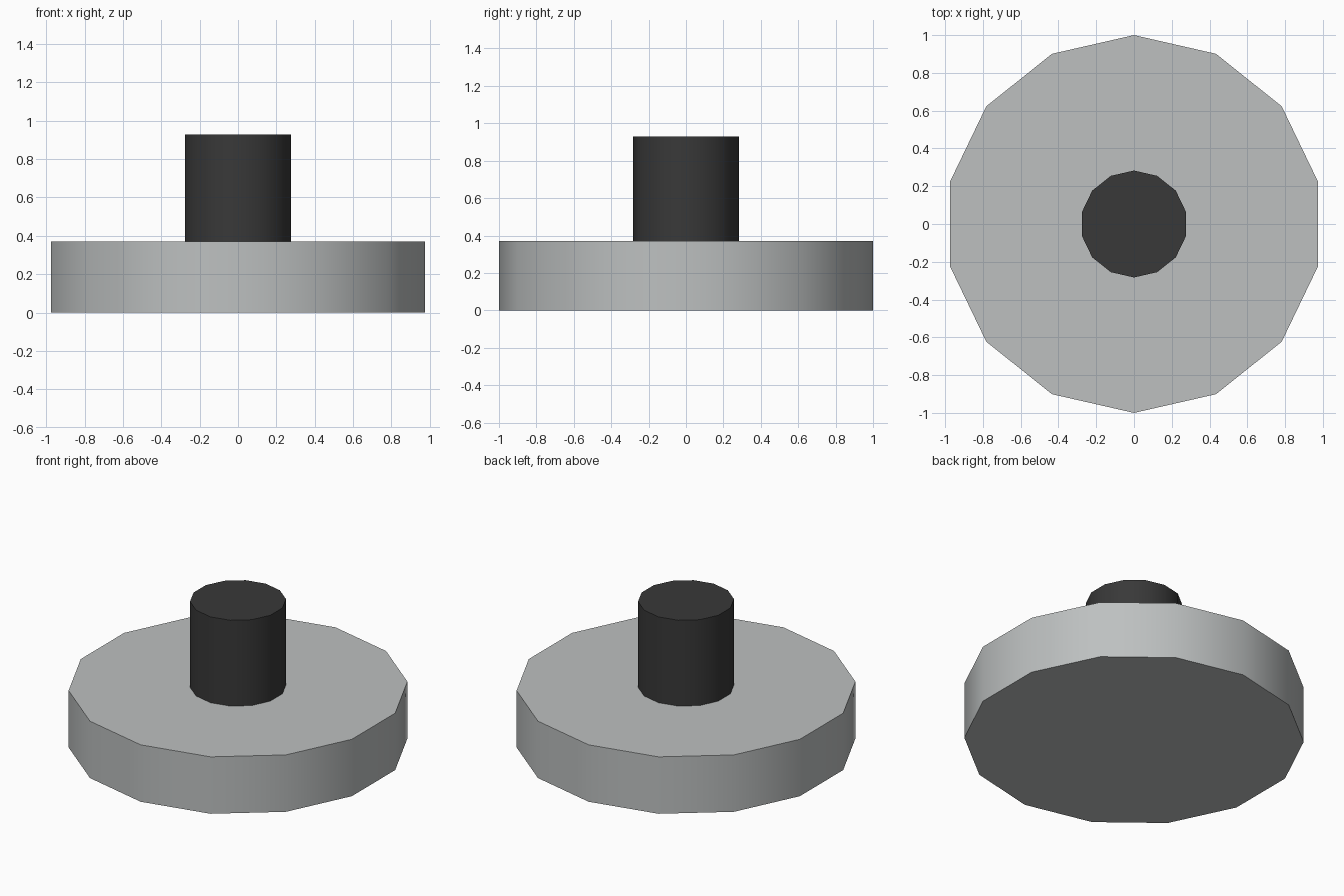
import bpy, bmesh, math

if "Cube" in bpy.data.objects:
    bpy.data.objects.remove(bpy.data.objects["Cube"])

SIDES = 14


def material(name, colour):
    m = bpy.data.materials.new(name)
    m.diffuse_color = (*colour, 1.0)
    m.use_nodes = True
    m.node_tree.nodes["Principled BSDF"].inputs["Base Color"].default_value = m.diffuse_color
    return m


def prism(name, radius, z0, z1, mat):
    """Upright 14-sided cylinder with a corner pointing along +y."""
    bm = bmesh.new()
    ring = [bm.verts.new((radius * math.sin(-2 * math.pi * i / SIDES),
                          radius * math.cos(2 * math.pi * i / SIDES), z0))
            for i in range(SIDES)]
    base = bm.faces.new(ring)
    ext = bmesh.ops.extrude_face_region(bm, geom=[base], use_keep_orig=True)
    top = [v for v in ext["geom"] if isinstance(v, bmesh.types.BMVert)]
    bmesh.ops.translate(bm, verts=top, vec=(0, 0, z1 - z0))
    bmesh.ops.recalc_face_normals(bm, faces=bm.faces)
    mesh = bpy.data.meshes.new(name)
    bm.to_mesh(mesh)
    bm.free()
    mesh.materials.append(mat)
    ob = bpy.data.objects.new(name, mesh)
    bpy.context.collection.objects.link(ob)
    # smooth sides, sharp rims
    bpy.ops.object.select_all(action='DESELECT')
    ob.select_set(True)
    bpy.context.view_layer.objects.active = ob
    bpy.ops.object.shade_smooth_by_angle(angle=math.radians(30))
    return ob


light_grey = material("light grey", (0.51, 0.53, 0.53))
near_black = material("near black", (0.04, 0.04, 0.04))

# wide flat disc
prism("base_disc", 1.0, 0.0, 0.37, light_grey)
# short post on top
prism("post", 0.283, 0.37, 0.928, near_black)
